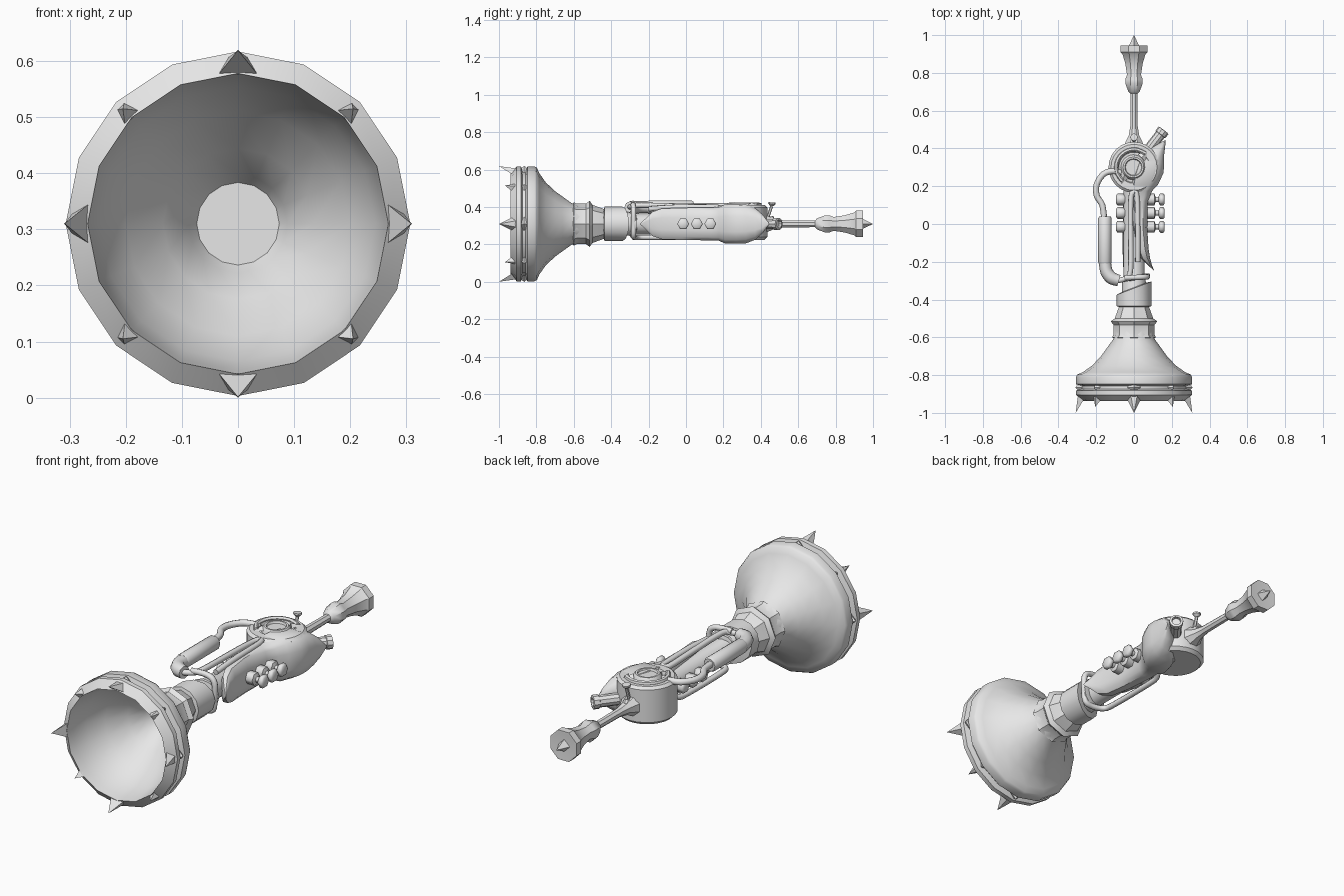
import bpy, bmesh, math
from mathutils import Vector as V

if "Cube" in bpy.data.objects:
    bpy.data.objects.remove(bpy.data.objects["Cube"])

metal = bpy.data.materials.new("grey_metal")
metal.diffuse_color = (0.8, 0.8, 0.8, 1)
metal.use_nodes = True
metal.node_tree.nodes["Principled BSDF"].inputs["Base Color"].default_value = metal.diffuse_color
Z = 0.31  # height of the horn axis


def loft(name, rings, smooth=35, caps=True):
    """Skin a list of equally sized point rings."""
    bm = bmesh.new()
    vs = [[bm.verts.new(p) for p in r] for r in rings]
    n = len(vs[0])
    for a, b in zip(vs, vs[1:]):
        for i in range(n):
            j = (i + 1) % n
            bm.faces.new((a[i], a[j], b[j], b[i]))
    if caps:
        bm.faces.new(vs[0][::-1])
        bm.faces.new(vs[-1])
    bmesh.ops.remove_doubles(bm, verts=bm.verts, dist=1e-5)
    bmesh.ops.recalc_face_normals(bm, faces=bm.faces)
    me = bpy.data.meshes.new(name)
    bm.to_mesh(me)
    bm.free()
    me.materials.append(metal)
    ob = bpy.data.objects.new(name, me)
    bpy.context.collection.objects.link(ob)
    if smooth:
        bpy.ops.object.select_all(action='DESELECT')
        ob.select_set(True)
        bpy.context.view_layer.objects.active = ob
        bpy.ops.object.shade_smooth_by_angle(angle=math.radians(smooth))
    return ob


def turn(name, profile, n=16, origin=(0, 0, Z), axis=(0, 1, 0), smooth=35, phase=0.0, caps=True):
    """Revolve (distance along axis, radius) pairs."""
    o, d = V(origin), V(axis).normalized()
    u = d.cross(V((0, 0, 1)) if abs(d.z) < 0.9 else V((1, 0, 0))).normalized()
    w = d.cross(u)
    ang = [2 * math.pi * (i + phase) / n for i in range(n)]
    return loft(name, [[o + d * t + (u * math.cos(a) + w * math.sin(a)) * r for a in ang]
                       for t, r in profile], smooth, caps)


def rod(name, a, b, r, n=8, r2=None):
    a, b = V(a), V(b)
    return turn(name, [(0, r), ((b - a).length, r if r2 is None else r2)], n, a, b - a)


def pipe(name, pts, radii, n=8, steps=4):
    """Smoothly bent pipe through the given points."""
    P = [V(p) for p in pts]
    R = radii if isinstance(radii, list) else [radii] * len(P)
    path = []
    for i in range(len(P) - 1):
        p0, p1, p2, p3 = P[max(i - 1, 0)], P[i], P[i + 1], P[min(i + 2, len(P) - 1)]
        for s in range(steps):
            t = s / steps
            q = 0.5 * (2 * p1 + (p2 - p0) * t + (2 * p0 - 5 * p1 + 4 * p2 - p3) * t * t
                       + (3 * p1 - p0 - 3 * p2 + p3) * t ** 3)
            path.append((q, R[i] + (R[i + 1] - R[i]) * t))
    path.append((P[-1], R[-1]))
    rings, u = [], None
    for i, (q, r) in enumerate(path):
        d = (path[min(i + 1, len(path) - 1)][0] - path[max(i - 1, 0)][0]).normalized()
        u = d.orthogonal() if u is None else u - d * u.dot(d)
        u.normalize()
        w = d.cross(u)
        rings.append([q + (u * math.cos(k * math.tau / n) + w * math.sin(k * math.tau / n)) * r
                      for k in range(n)])
    return loft(name, rings, 50)


def spike(name, base, tip):
    return loft(name, [base, [tip] * len(base)], 0)


# Bell: flared outside, two rim bands with a groove, hollow inside
turn("bell", [(-.56, .098), (-.61, .11), (-.66, .146), (-.70, .175), (-.75, .222), (-.785, .272),
              (-.797, .30), (-.81, .307), (-.848, .307), (-.857, .28), (-.873, .28), (-.882, .307),
              (-.905, .307), (-.938, .268), (-.90, .262), (-.82, .245), (-.74, .20), (-.66, .134),
              (-.60, .088), (-.50, .052), (-.46, .0)], 16, smooth=40)
# Octagonal bell neck with two raised edges
turn("bell_neck", [(-.605, .108), (-.60, .116), (-.585, .108), (-.535, .108), (-.515, .123), (-.50, .102),
                   (-.44, .08), (-.42, .07)], 8, smooth=30, caps=False)

# Rim spikes: four large and four small facing forward, eight in the groove
for k in range(8):
    a = k * math.pi / 4
    rad, tan = V((math.cos(a), 0, math.sin(a))), V((-math.sin(a), 0, math.cos(a)))
    big = k % 2 == 0
    w, tipr, tipy, br = (.035, .309, -1.0, .266) if big else (.019, .29, -.968, .266)

    def pt(r, y, t=0):
        return V((0, y, Z)) + rad * r + tan * t
    spike("front_spike", [pt(br, -.93, -w), pt(br, -.93, w),
                          pt(br + .03, -.905, w * .5), pt(br + .03, -.905, -w * .5)], pt(tipr, tipy))
    g = .045 if big else .03
    spike("groove_spike", [pt(.275, -.865 - g), pt(.275, -.865, g * .8),
                           pt(.275, -.865 + g, 0), pt(.275, -.865, -g * .8)],
          pt(.31 if big else .3, -.865))

# Obliquely cut collar, small ring and main tube
turn("main_tube", [(-.46, .068), (-.30, .062), (-.28, .056), (.25, .056)], 12)
circle = [(math.cos(i * math.tau / 12), math.sin(i * math.tau / 12)) for i in range(12)]
loft("oblique_collar", [[V((c * r, y + slant * c, Z + s * r)) for c, s in circle]
                        for y, r, slant in ((-.44, .075, 0), (-.435, .092, 0), (-.34, .092, .035),
                                            (-.336, .07, .027))])
turn("tilted_ring", [(-.012, .06), (-.008, .076), (.008, .076), (.012, .06)], 12,
     (.01, -.285, Z), (-.2, 1, 0))

# Teardrop side shell: wraps the chamber, sharp at both ends
sections = [(.445, .167, .001, .002), (.41, .135, .03, .05), (.37, .105, .055, .085),
            (.32, .078, .082, .104), (.27, .066, .09, .106), (.21, .048, .08, .105), (.175, .038, .058, .09),
            (.12, .028, .045, .088), (-.02, .032, .038, .086), (-.13, .045, .032, .082),
            (-.18, .06, .025, .065), (-.215, .082, .012, .03), (-.245, .105, .001, .002)]
shape = [(1, -.4), (1, .4), (.8, .8), (.4, 1), (-.6, 1), (-1, .5), (-1, -.5), (-.6, -1), (.4, -1), (.8, -.8)]
loft("side_shell", [[V((cx + hx * u, y, Z + hz * v)) for u, v in shape]
                    for y, cx, hx, hz in sections], 45)

# Round chamber with stepped lid and dial
turn("chamber", [(-.085, .12), (-.07, .135), (.088, .135), (.1, .122), (.1, .085), (.088, .08),
                 (.088, .0)], 24, (0, .30, Z), (0, 0, 1))
turn("dial", [(.07, .07), (.098, .066), (.112, .055), (.112, .046), (.102, .042), (.102, 0)], 16,
     (-.003, .30, Z), (0, 0, 1))
for x, y, tx, ty in ((-.05, .26, -.065, .215), (.04, .35, .07, .385)):
    spike("lid_point", [V((x - .02, y + .02, .41)), V((x + .02, y - .02, .41)),
                        V((x, y, .425))], V((tx, ty, .412)))
# Curved ridge on the lid
pipe("lid_ridge", [(.095 * math.cos(math.radians(t)), .30 + .095 * math.sin(math.radians(t)), .413)
                   for t in range(50, 231, 30)], .011, 6, 2)

# Exhaust stub
turn("exhaust_stub", [(0, .028), (.10, .028), (.102, .033), (.128, .033), (.13, .022), (.115, .02)],
     10, (.078, .395, Z), (.62, .8, 0))

# Lead pipe, mouthpiece and end spike
turn("mouthpipe", [(.40, .06), (.43, .05), (.47, .03), (.52, .021), (.69, .019), (.70, .032), (.745, .05),
                   (.765, .05), (.79, .04), (.85, .05), (.90, .066), (.91, .077), (.945, .077),
                   (.945, .066), (.935, .0)], 8, phase=.5, smooth=30)
turn("end_spike", [(.93, .034), (1.0, 0)], 4, smooth=0)

# Small lever on the mouthpipe root
rod("lever_stem", (0, .435, .335), (0, .458, .405), .008, 6)
turn("lever_cap", [(0, .008), (.012, .02), (.02, .02)], 8, (0, .458, .405), (0, .1, 1))
rod("lever_base", (0, .46, .32), (0, .452, .35), .022, 8, .014)

# Three valves crossing the body
for y in (-.015, .058, .13):
    o = (0, y, Z)
    turn("valve", [(-.094, .022), (-.088, .031), (-.045, .031), (-.04, .02), (.07, .02), (.07, .031),
                   (.108, .031), (.114, .014), (.13, .014), (.134, .026), (.14, .032), (.155, .032),
                   (.161, .024)], 6, o, (1, 0, 0), 65)

# Left tuning slide: thin bend from the chamber, thick sleeve, bend to the body
pipe("slide_bend", [(-.07, .27, .40), (-.11, .28, .405), (-.16, .265, .405), (-.197, .21, .405),
                    (-.197, .15, .405), (-.168, .10, .405), (-.158, .03, .405)], .016)
turn("slide_sleeve", [(-.21, .032), (-.20, .036), (.03, .036), (.04, .03), (.04, .016)], 10,
     (-.154, 0, .40))
pipe("slide_crook", [(-.154, -.20, .40), (-.146, -.25, .40), (-.12, -.285, .40), (-.08, -.30, .40)],
     [.032, .033, .034, .03])
pipe("top_pipe", [(-.085, -.30, .40), (-.04, -.285, .405), (-.018, -.24, .41), (-.018, .0, .405),
                  (-.016, .14, .40), (0, .17, .40), (.016, .14, .40), (.02, -.05, .40), (.02, -.2, .39)],
     .014)
# Side loop running down and along the underside
pipe("under_loop", [(-.05, -.285, .412), (.03, -.282, .412), (.068, -.28, .385), (.07, -.28, .31),
                    (.062, -.28, .25), (.02, -.278, .238), (-.03, -.26, .238), (-.045, -.20, .238),
                    (-.045, .05, .238), (-.04, .12, .245), (-.01, .15, .27)], .014)
